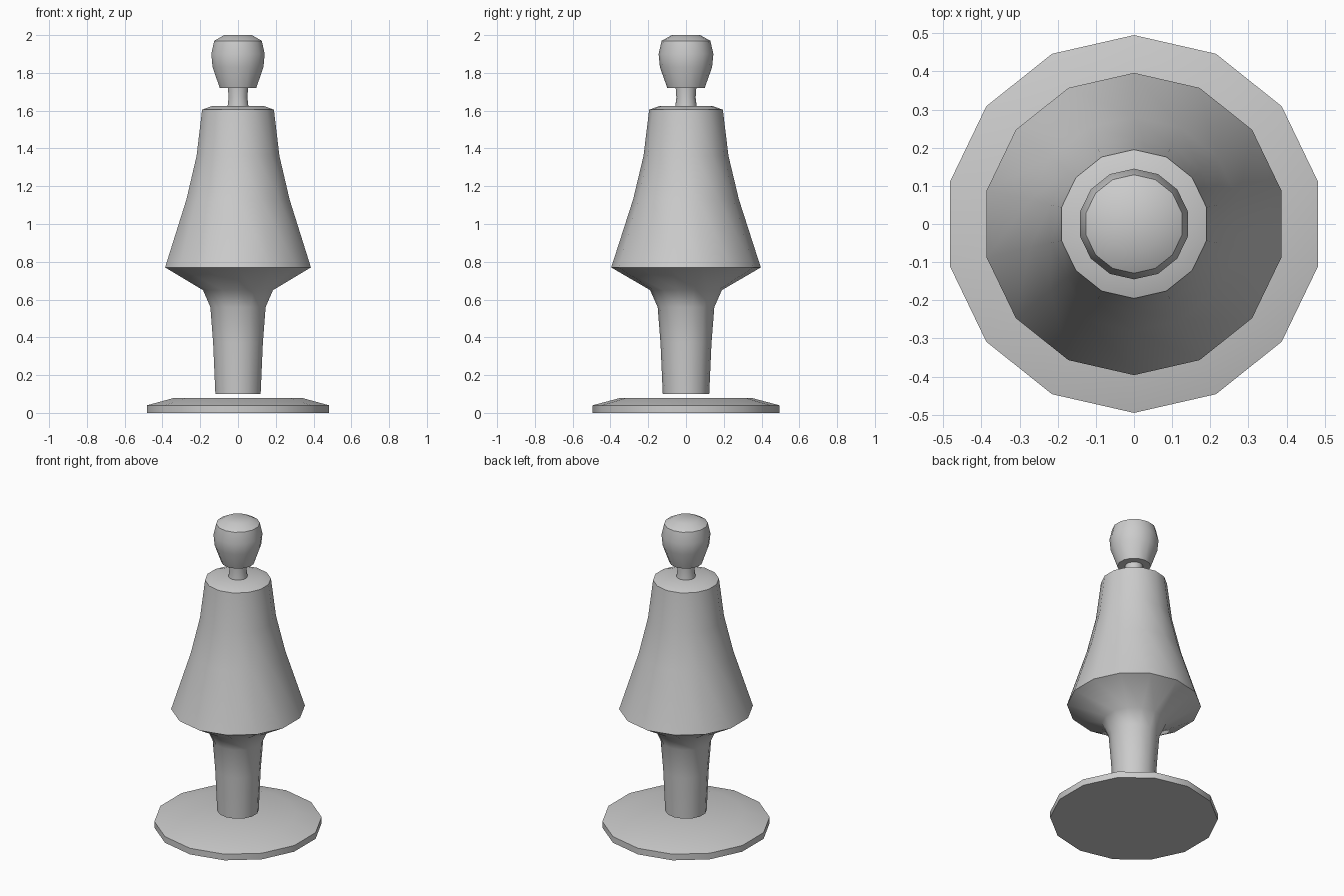
import bpy, bmesh
from math import sin, cos, tau, radians

if "Cube" in bpy.data.objects:
    bpy.data.objects.remove(bpy.data.objects["Cube"])

SIDES = 14


def lathe(name, profile):
    """Closed turned part from (radius, height) points, with a corner on the y axis."""
    bm = bmesh.new()
    rings = [[bm.verts.new((r * sin(tau * i / SIDES), r * cos(tau * i / SIDES), z))
              for i in range(SIDES)] for r, z in profile]
    for a, b in zip(rings, rings[1:]):
        for i in range(SIDES):
            j = (i + 1) % SIDES
            bm.faces.new((a[i], a[j], b[j], b[i]))
    bm.faces.new(rings[0])
    bm.faces.new(rings[-1])
    bmesh.ops.recalc_face_normals(bm, faces=bm.faces)
    mesh = bpy.data.meshes.new(name)
    bm.to_mesh(mesh)
    bm.free()
    obj = bpy.data.objects.new(name, mesh)
    bpy.context.collection.objects.link(obj)
    bpy.ops.object.select_all(action='DESELECT')
    obj.select_set(True)
    bpy.context.view_layer.objects.active = obj
    bpy.ops.object.shade_smooth_by_angle(angle=radians(40))


# Round stand with a shallow sloping rim
lathe("base", [(0.495, 0), (0.495, 0.04), (0.345, 0.08)])

# Legs column flaring into the skirt, then tapering to the shoulders
lathe("body", [(0.123, 0.10), (0.135, 0.37), (0.15, 0.56), (0.19, 0.65),
               (0.396, 0.77), (0.28, 1.13), (0.225, 1.36), (0.195, 1.605),
               (0.14, 1.625)])

# Slightly waisted neck
lathe("neck", [(0.057, 1.62), (0.051, 1.67), (0.055, 1.725)])

# Egg-shaped head with a bevelled crown
lathe("head", [(0.099, 1.72), (0.138, 1.83), (0.145, 1.90), (0.129, 1.97),
               (0.075, 2.0)])
